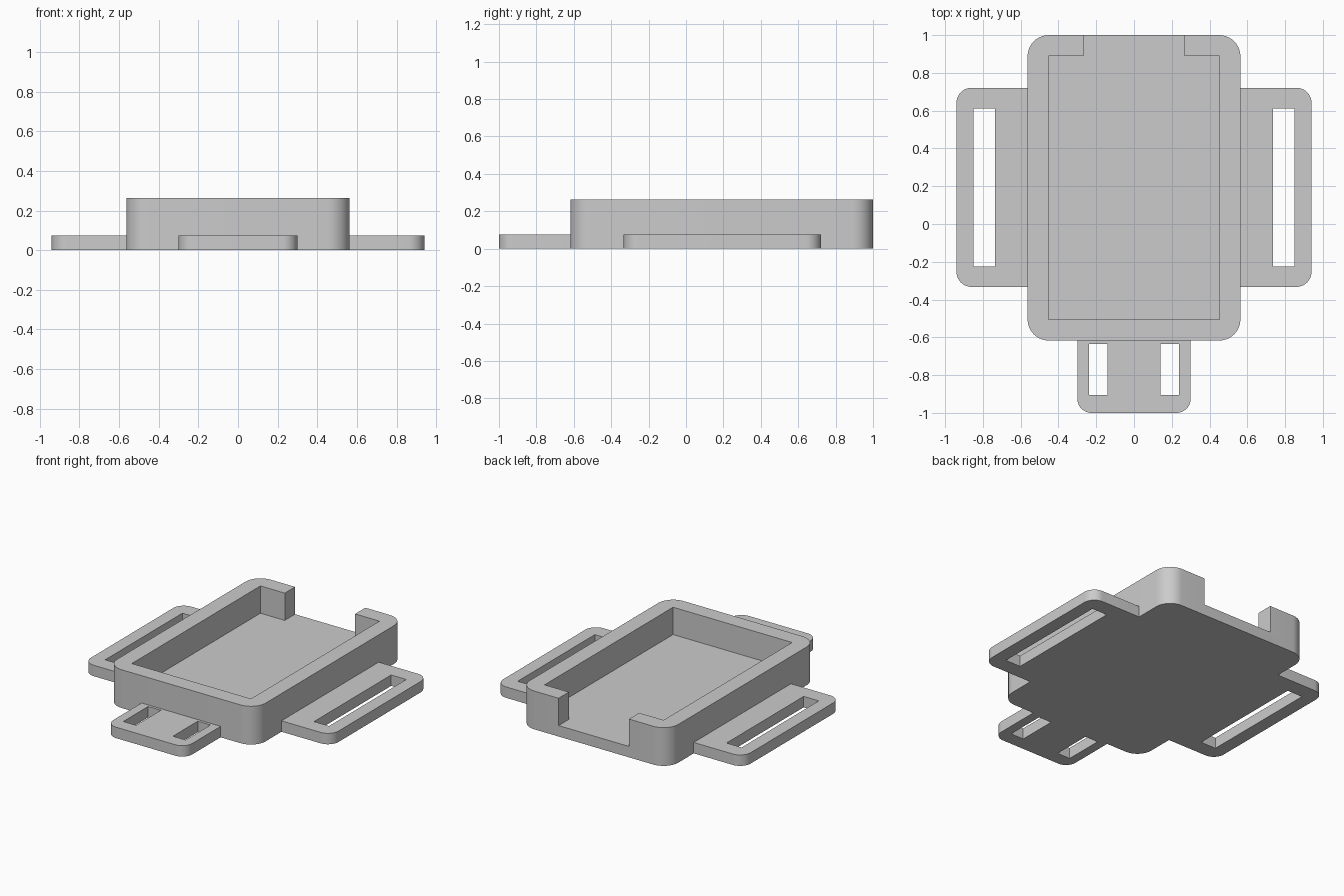
import bpy, bmesh
from math import cos, sin, pi

if "Cube" in bpy.data.objects:
    bpy.data.objects.remove(bpy.data.objects["Cube"], do_unlink=True)

FLOOR, TOP = 0.075, 0.2625      # plate thickness and rim height
HALF_W, FRONT, BACK = 0.5635, -0.617, 1.0
WALL = 0.1115
STEPS = 10

grey = bpy.data.materials.new("plain grey")
grey.use_nodes = True
colour = (0.6, 0.6, 0.6, 1)
grey.diffuse_color = colour
grey.node_tree.nodes["Principled BSDF"].inputs["Base Color"].default_value = colour


def outline(x0, x1, y0, y1, radii):
    """Rectangle outline; radii run anticlockwise from the low x, low y corner."""
    corners = [(x0, y0, 1, 1), (x1, y0, -1, 1), (x1, y1, -1, -1), (x0, y1, 1, -1)]
    points = []
    for i, ((x, y, sx, sy), r) in enumerate(zip(corners, radii)):
        if r == 0:
            points.append((x, y))
            continue
        for k in range(STEPS + 1):
            a = pi + (i + k / STEPS) * pi / 2
            points.append((x + sx * r + r * cos(a), y + sy * r + r * sin(a)))
    return points


def prism(name, points, z0, z1):
    """Extrude a flat outline from z0 to z1."""
    bm = bmesh.new()
    face = bm.faces.new([bm.verts.new((x, y, z0)) for x, y in points])
    new = bmesh.ops.extrude_face_region(bm, geom=[face])["geom"]
    top = [v for v in new if isinstance(v, bmesh.types.BMVert)]
    bmesh.ops.translate(bm, verts=top, vec=(0, 0, z1 - z0))
    bmesh.ops.recalc_face_normals(bm, faces=bm.faces)
    mesh = bpy.data.meshes.new(name)
    bm.to_mesh(mesh)
    bm.free()
    mesh.materials.append(grey)
    obj = bpy.data.objects.new(name, mesh)
    bpy.context.collection.objects.link(obj)
    return obj


def cut(obj, x0, x1, y0, y1, z0=-0.1, z1=0.5):
    """Remove a square-cornered box from a part."""
    cutter = prism("cutter", outline(x0, x1, y0, y1, [0] * 4), z0, z1)
    cutter.hide_render = True
    mod = obj.modifiers.new("cut", "BOOLEAN")
    mod.operation, mod.solver, mod.object = "DIFFERENCE", "EXACT", cutter
    bpy.context.view_layer.objects.active = obj
    bpy.ops.object.modifier_apply(modifier=mod.name)
    bpy.data.objects.remove(cutter, do_unlink=True)


# Tray with a rim, open in the middle of the back
tray = prism("tray", outline(-HALF_W, HALF_W, FRONT, BACK, [0.1125] * 4), 0, TOP)
inner = HALF_W - WALL
cut(tray, -inner, inner, FRONT + WALL, BACK - WALL, FLOOR)
cut(tray, -0.267, 0.267, 0.5, BACK + 0.1, FLOOR)
parts = [tray]

# Slotted strap loops on both sides
for name, s in (("left_strap_loop", 1), ("right_strap_loop", -1)):
    x0, x1 = sorted((s * HALF_W, s * 0.94))
    radii = [0, 0.08, 0.08, 0] if s > 0 else [0.08, 0, 0, 0.08]
    loop = prism(name, outline(x0, x1, -0.333, 0.721, radii), 0, FLOOR)
    a, b = sorted((s * 0.735, s * 0.85))
    cut(loop, a, b, -0.226, 0.611)
    parts.append(loop)

# Front tab with two short slots
tab = prism("front_tab", outline(-0.3, 0.3, -1, FRONT, [0.075, 0.075, 0, 0]), 0, FLOOR)
for s in (-1, 1):
    a, b = sorted((s * 0.14, s * 0.237))
    cut(tab, a, b, -0.905, -0.636)
parts.append(tab)

# Smooth rounded corners, crisp edges
bpy.ops.object.select_all(action="DESELECT")
for part in parts:
    part.select_set(True)
bpy.context.view_layer.objects.active = tray
bpy.ops.object.shade_smooth_by_angle(angle=pi / 6)
